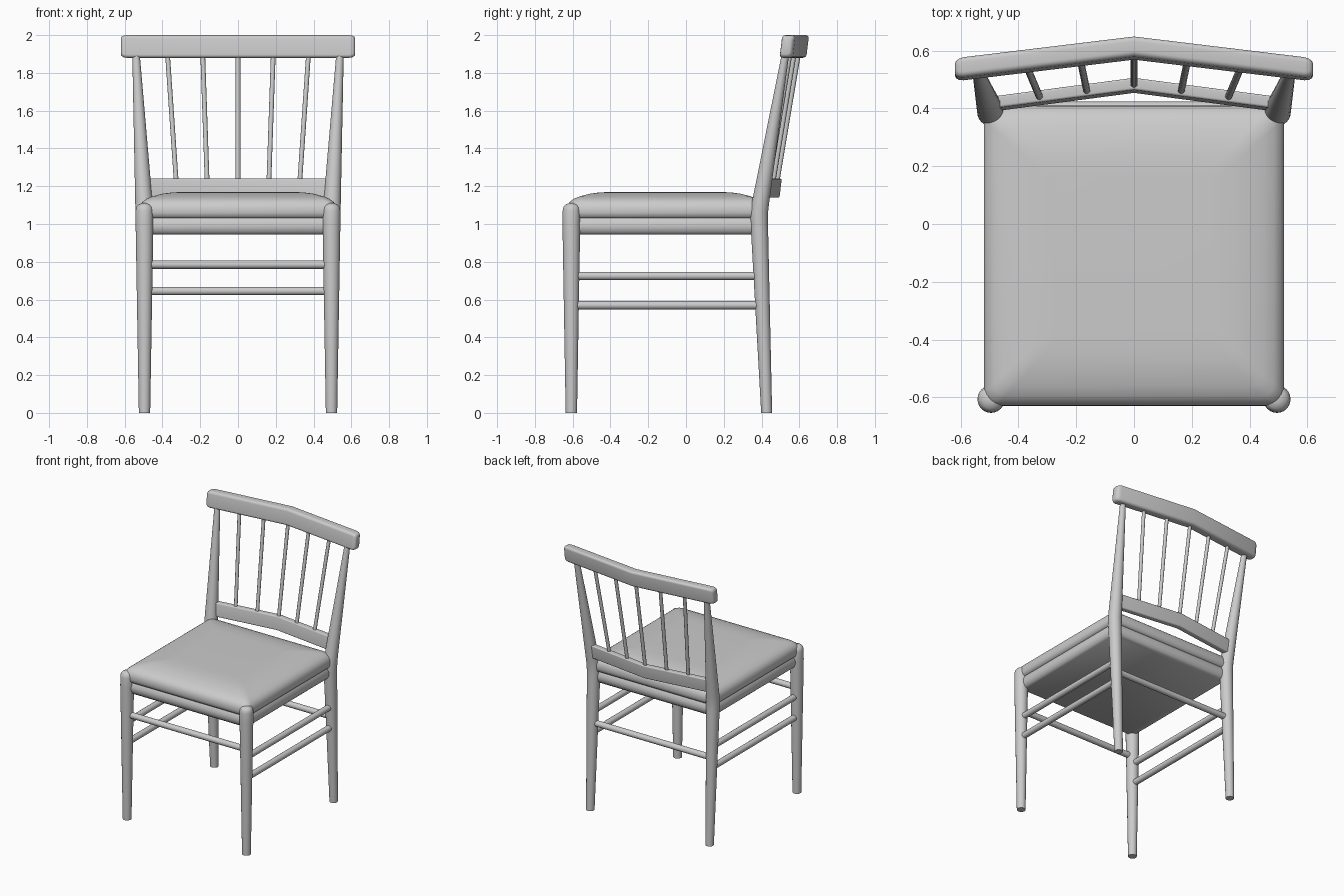
import bpy, bmesh
from math import cos, sin, pi, radians
from mathutils import Vector

if "Cube" in bpy.data.objects:
    bpy.data.objects.remove(bpy.data.objects["Cube"])


def loft(name, rings, angle=35):
    """Skin a list of equal-length point rings and cap both ends."""
    bm = bmesh.new()
    loops = [[bm.verts.new(p) for p in ring] for ring in rings]
    n = len(loops[0])
    for a, b in zip(loops, loops[1:]):
        for i in range(n):
            j = (i + 1) % n
            bm.faces.new((a[i], a[j], b[j], b[i]))
    bm.faces.new(loops[0])
    bm.faces.new(loops[-1])
    bmesh.ops.recalc_face_normals(bm, faces=bm.faces[:])
    me = bpy.data.meshes.new(name)
    bm.to_mesh(me)
    bm.free()
    me.shade_smooth()
    me.set_sharp_from_angle(angle=radians(angle))
    ob = bpy.data.objects.new(name, me)
    bpy.context.collection.objects.link(ob)
    return ob


def turned(name, stations, axis=(0, 0, 1), n=24):
    """Round bar through stations (x, y, z, radius)."""
    q = Vector(axis).to_track_quat('Z', 'Y')
    rings = [[Vector((x, y, z)) + q @ Vector((r * cos(2 * pi * i / n), r * sin(2 * pi * i / n), 0))
              for i in range(n)] for x, y, z, r in stations]
    return loft(name, rings)


def rounded_rect(hx, hy, r, steps=5):
    """2D rounded rectangle outline centred on the origin."""
    pts = []
    for k, (sx, sy) in enumerate(((1, 1), (-1, 1), (-1, -1), (1, -1))):
        for i in range(steps + 1):
            a = (k + i / steps) * pi / 2
            pts.append((sx * (hx - r) + r * cos(a), sy * (hy - r) + r * sin(a)))
    return pts


def pad(name, profile, half=0.52, cy=-0.11):
    """Stack of rounded squares, profile = (inset, z)."""
    rings = []
    for inset, z in profile:
        h = half - inset
        rings.append([(x, y + cy, z) for x, y in rounded_rect(h, h, 0.045 * h / half)])
    return loft(name, rings, 50)


def bent_rail(name, ends, y_mid, y_end, x_end, z, hd, hh, r, lean):
    """Rail kinked at the middle; ends = (x, section scale) from centre outwards."""
    stations = [(-x, s) for x, s in reversed(ends)] + [(0, 1)] + list(ends)
    rings = []
    for x, s in stations:
        yc = y_mid + (y_end - y_mid) * abs(x) / x_end
        d, h = hd - (1 - s) * hh, hh * s
        rings.append([(x, yc + u + lean * v, z + v) for u, v in rounded_rect(d, h, min(r, d * 0.9))])
    return loft(name, rings, 40)


# seat frame and cushion
pad("seat_frame", [(0.03, 0.945), (0.016, 0.957), (0.008, 0.98), (0.008, 1.005), (0.02, 1.032), (0.03, 1.045)])
pad("seat_cushion", [(0.02, 1.03), (0.006, 1.04), (0, 1.06), (0.001, 1.09), (0.012, 1.115), (0.035, 1.133),
                     (0.07, 1.147), (0.12, 1.160), (0.17, 1.167), (0.24, 1.170)])

for side, s in (("right", 1), ("left", -1)):
    # tapered legs, the back ones continuing into raked posts
    turned("front_leg_" + side, [(s * 0.495, -0.607, 0, 0.030), (s * 0.495, -0.607, 1.0, 0.047),
                                 (s * 0.495, -0.606, 1.07, 0.047), (s * 0.495, -0.606, 1.09, 0.043),
                                 (s * 0.495, -0.606, 1.102, 0.033), (s * 0.495, -0.606, 1.11, 0.014)])
    turned("back_leg_" + side, [(s * 0.495, 0.427, 0, 0.029), (s * 0.495, 0.388, 1.0, 0.046),
                                (s * 0.496, 0.387, 1.06, 0.047), (s * 0.498, 0.394, 1.11, 0.046),
                                (s * 0.541, 0.530, 1.92, 0.019)])
    # side stretchers
    for label, z in (("upper", 0.725), ("lower", 0.57)):
        turned(f"side_stretcher_{label}_{side}",
               [(s * 0.495, -0.607, z, 0.022), (s * 0.495, 0.40, z, 0.022)], (0, 1, 0), 16)

# front and back stretchers
for name, y, z in (("front_stretcher", -0.607, 0.785), ("back_stretcher", 0.402, 0.645)):
    turned(name, [(-0.495, y, z, 0.022), (0.495, y, z, 0.022)], (1, 0, 0), 16)

# crest rail and lower back rail
bent_rail("crest_rail", [(0.59, 1), (0.606, 0.95), (0.616, 0.85), (0.62, 0.72)],
          0.609, 0.534, 0.62, 1.94, 0.035, 0.06, 0.018, 0.12)
bent_rail("lower_back_rail", [(0.49, 1)], 0.480, 0.418, 0.47, 1.19, 0.021, 0.05, 0.008, 0.12)

# back spindles
for i in range(-2, 3):
    lo, hi = i * 0.163, i * 0.187
    y0, y1 = 0.480 - abs(lo) * 0.13, 0.597 - abs(hi) * 0.12
    turned(f"back_spindle_{i + 3}", [(lo, y0, 1.21, 0.0125), (hi, y1, 1.91, 0.0125)], n=12)
